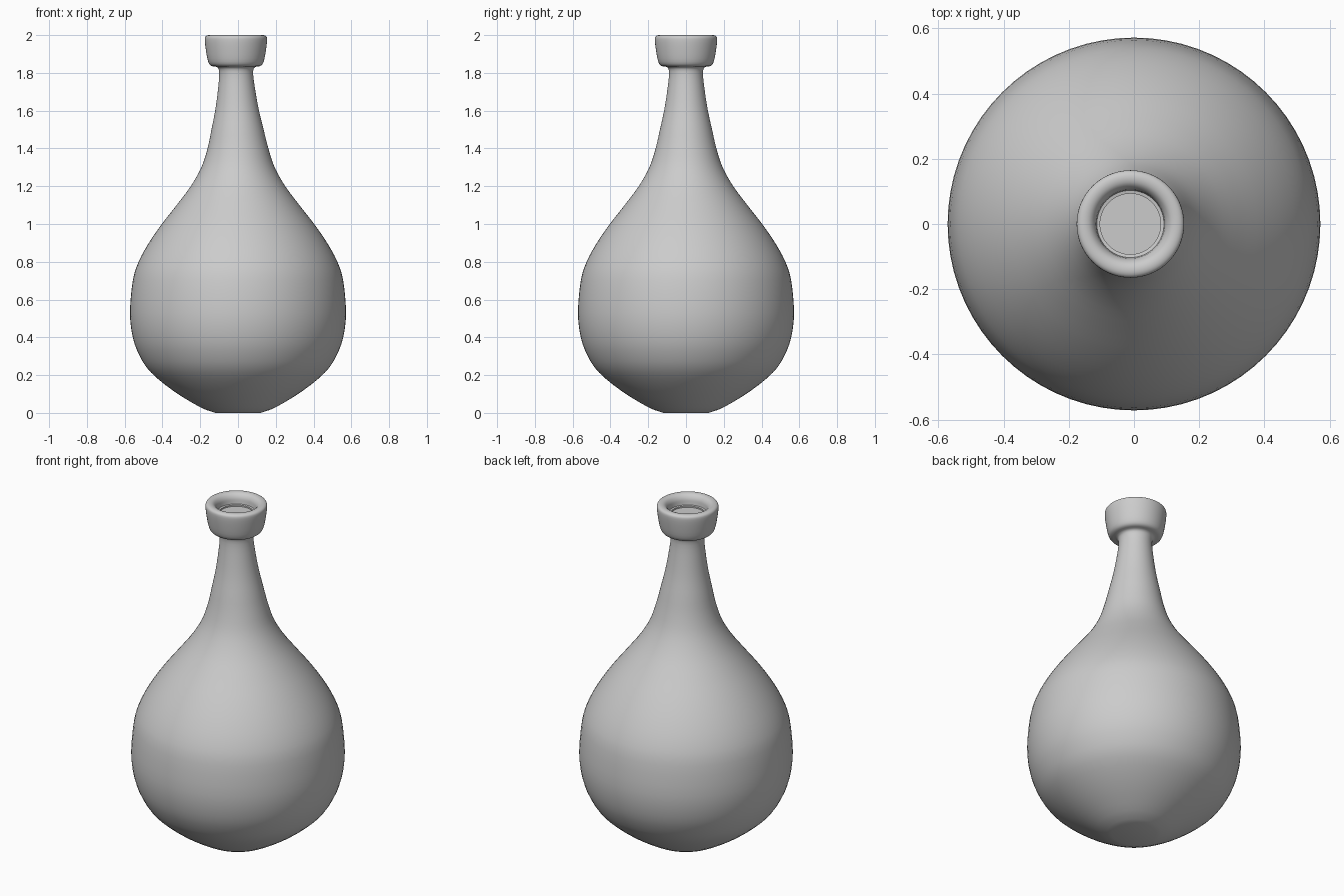
import bpy, bmesh, math
from mathutils import Vector

if "Cube" in bpy.data.objects:
    bpy.data.objects.remove(bpy.data.objects["Cube"])

SEGMENTS = 72

# Half outlines as (radius, height)
outer = [(0.12, 0.0), (0.2, 0.03), (0.34, 0.115), (0.46, 0.213), (0.52, 0.3),
         (0.557, 0.4), (0.572, 0.53), (0.557, 0.7), (0.526, 0.8), (0.472, 0.9),
         (0.403, 1.0), (0.325, 1.1), (0.25, 1.2), (0.194, 1.3), (0.161, 1.4),
         (0.138, 1.5), (0.116, 1.6), (0.1, 1.7), (0.09, 1.79), (0.097, 1.828),
         (0.13, 1.837), (0.147, 1.86), (0.159, 1.92), (0.165, 1.975),
         (0.16, 1.994), (0.142, 2.0), (0.122, 1.994), (0.108, 1.975), (0.104, 1.95)]
recess = [(0.103, 1.942), (0.093, 1.94), (0.093, 1.932)]


def smooth_path(points, steps=3):
    """Catmull-Rom curve through the points."""
    p = [Vector(q) for q in points]
    p = [p[0] * 2 - p[1]] + p + [p[-1] * 2 - p[-2]]
    path = []
    for a, b, c, d in zip(p, p[1:], p[2:], p[3:]):
        for i in range(steps):
            t = i / steps
            path.append(0.5 * (2 * b + (c - a) * t + (2 * a - 5 * b + 4 * c - d) * t * t
                               + (3 * b - a - 3 * c + d) * t ** 3))
    return path + [p[-2]]


def lathe(name, profile):
    bm = bmesh.new()
    rings = []
    for r, z in profile:
        # The neck leans very slightly to the left
        lean = -0.011 * min(max((z - 1.4) / 0.45, 0), 1)
        z = max(z, 0.0)
        rings.append([bm.verts.new((lean + r * math.cos(a), r * math.sin(a), z))
                      for a in (2 * math.pi * i / SEGMENTS for i in range(SEGMENTS))])
    for low, high in zip(rings, rings[1:]):
        for i in range(SEGMENTS):
            j = (i + 1) % SEGMENTS
            bm.faces.new((low[i], low[j], high[j], high[i]))
    # Flat base and the floor of the mouth
    bm.faces.new(rings[0][::-1])
    bm.faces.new(rings[-1])
    mesh = bpy.data.meshes.new(name)
    bm.to_mesh(mesh)
    bm.free()
    obj = bpy.data.objects.new(name, mesh)
    bpy.context.collection.objects.link(obj)
    return obj


# Round bottle with lipped neck
bottle = lathe("bottle", smooth_path(outer) + [Vector(p) for p in recess])
bpy.context.view_layer.objects.active = bottle
bottle.select_set(True)
bpy.ops.object.shade_smooth_by_angle(angle=math.radians(40))
